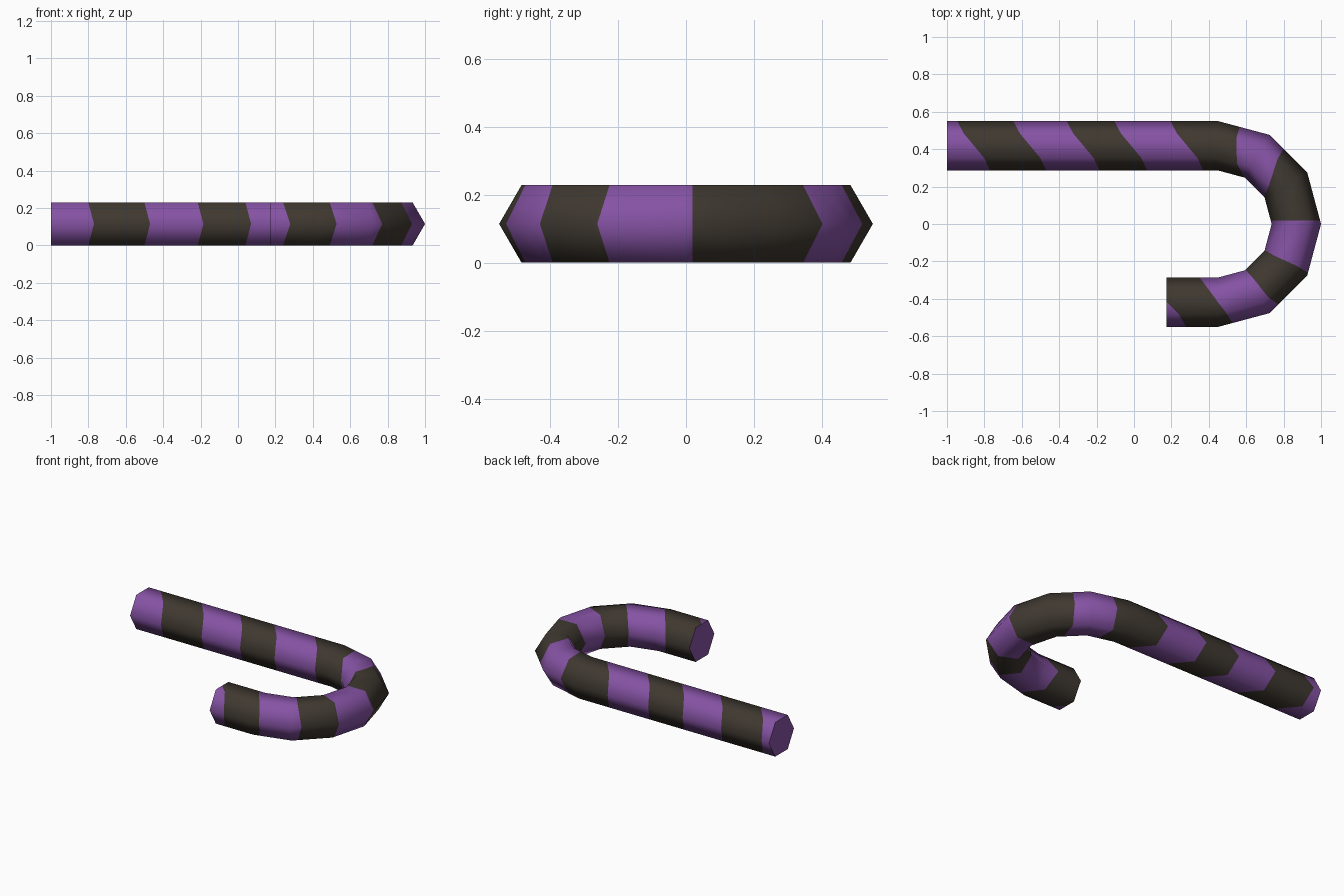
import bpy, bmesh, math

if "Cube" in bpy.data.objects:
    bpy.data.objects.remove(bpy.data.objects["Cube"])

R = 0.132                  # hexagon radius of the tube
BEND = 0.418               # bend radius of the centre line
CX = 1.0 - BEND - R        # bend centre
H = R * math.sqrt(3) / 2   # half height
X0, X1 = -1.0, 0.175       # long end, short end


def ring(i):
    """Six corners of cross-section i: 0 long end, 1..7 bend, 8 short end."""
    a = math.radians(90 - 30 * min(max(i - 1, 0), 6))
    dx = X0 - CX if i == 0 else X1 - CX if i == 8 else 0.0
    pts = []
    for k in range(6):
        b = math.radians(60 * k)
        r = BEND + R * math.cos(b)
        pts.append((CX + dx + r * math.cos(a), r * math.sin(a), H + R * math.sin(b)))
    return pts


def lerp(p, q, f):
    return tuple(u + (v - u) * f for u, v in zip(p, q))


def clip(poly, t, sign):
    """Keep the part of a (t, w) polygon where sign * (t' - t) >= 0."""
    out = []
    for p, q in zip(poly, poly[1:] + poly[:1]):
        dp, dq = sign * (p[0] - t), sign * (q[0] - t)
        if dp >= 0:
            out.append(p)
        if dp * dq < 0:
            out.append(lerp(p, q, dp / (dp - dq)))
    return out


# Stripe edges as path positions on the outer, outer-flat, inner-flat, inner corners
LAT = [0, 1, 2, 3, 2, 1]
edges = [[-1.0] * 4]
for x in (-0.945, -0.645, -0.36, -0.105, 0.195):
    edges.append([(x + o - X0) / (CX - X0) for o in (0, 0.035, 0.145, 0.175)])
edges += [
    [1.42, 1.40, 1.57, 1.97],
    [2.37, 2.42, 2.75, 2.97],
    [3.93, 3.92, 3.89, 3.86],
    [4.95, 4.93, 4.98, 4.98],
    [5.77, 5.85, 5.90, 5.97],
    [6.72, 6.83, 7.18, 7.36],
    [7.62, 7.76, 8.24, 8.50],
    [10.0] * 4,
]

rings = [ring(i) for i in range(9)]
bm = bmesh.new()


def add_face(pts, mat):
    f = bm.faces.new([bm.verts.new(p) for p in pts])
    f.material_index = mat


# Tube walls, cut along the stripe edges
for k in range(6):
    n = (k + 1) % 6
    a, b = LAT[k], LAT[n]
    for band in range(len(edges) - 1):
        lo, hi = edges[band], edges[band + 1]
        quad = [(lo[a], 0.0), (hi[a], 0.0), (hi[b], 1.0), (lo[b], 1.0)]
        for s in range(8):
            poly = clip(clip(quad, s, 1), s + 1, -1)
            if len(poly) < 3:
                continue
            add_face([lerp(lerp(rings[s][k], rings[s + 1][k], t - s),
                           lerp(rings[s][n], rings[s + 1][n], t - s), w)
                      for t, w in poly], band % 2)

bmesh.ops.remove_doubles(bm, verts=bm.verts, dist=1e-4)
for f in bm.faces:
    f.smooth = True

# End caps with sharp rims
rims = [e for e in bm.edges if e.is_boundary]
for x in (X0, X1):
    loop = [e for e in rims if all(abs(v.co.x - x) < 1e-3 for v in e.verts)]
    for f in bmesh.ops.contextual_create(bm, geom=loop)["faces"]:
        f.material_index = 0
        f.smooth = False
for e in rims:
    e.smooth = False
bmesh.ops.recalc_face_normals(bm, faces=bm.faces)

mesh = bpy.data.meshes.new("striped_cane")
bm.to_mesh(mesh)
bm.free()
for name, col in (("purple", (0.235, 0.085, 0.37, 1)),
                  ("dark_brown", (0.05, 0.04, 0.03, 1))):
    m = bpy.data.materials.new(name)
    m.diffuse_color = col
    m.use_nodes = True
    m.node_tree.nodes["Principled BSDF"].inputs["Base Color"].default_value = m.diffuse_color
    mesh.materials.append(m)
cane = bpy.data.objects.new("striped_cane", mesh)
bpy.context.collection.objects.link(cane)
